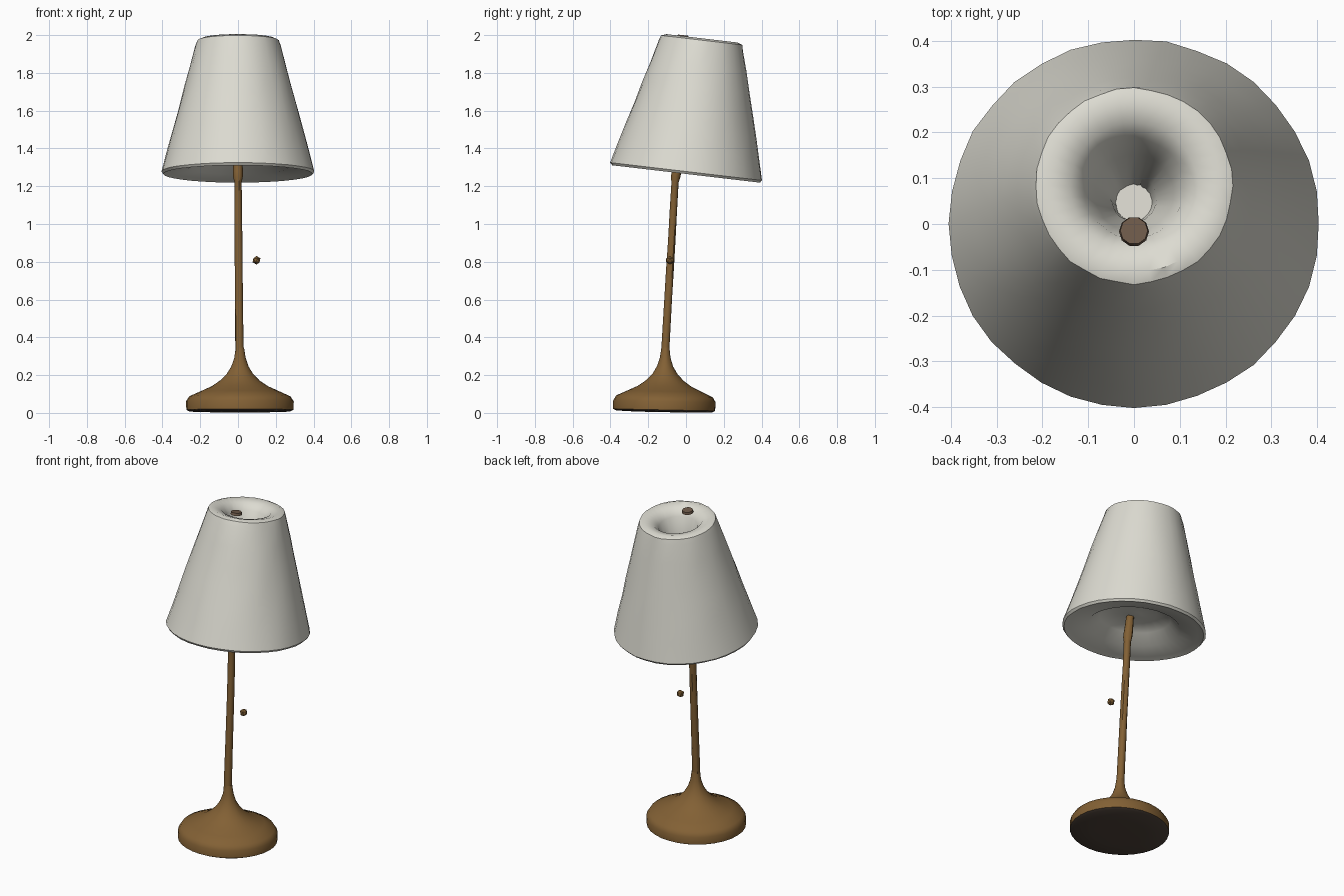
import bpy, bmesh, math, random
from mathutils import Matrix, Vector

random.seed(4)
if "Cube" in bpy.data.objects:
    bpy.data.objects.remove(bpy.data.objects["Cube"])


def material(name, rgb):
    m = bpy.data.materials.new(name)
    m.use_nodes = True
    m.diffuse_color = (*rgb, 1)
    bsdf = m.node_tree.nodes["Principled BSDF"]
    bsdf.inputs["Base Color"].default_value = (*rgb, 1)
    bsdf.inputs["Roughness"].default_value = 0.8
    return m


cream = material("warm white fabric", (0.72, 0.71, 0.64))
wood = material("brown wood", (0.225, 0.118, 0.035))
felt = material("dark felt", (0.075, 0.054, 0.041))
stain = material("dull brown", (0.16, 0.105, 0.07))


def finish(name, bm, mats, angle=40):
    bmesh.ops.recalc_face_normals(bm, faces=bm.faces)
    mesh = bpy.data.meshes.new(name)
    bm.to_mesh(mesh)
    bm.free()
    for m in mats:
        mesh.materials.append(m)
    ob = bpy.data.objects.new(name, mesh)
    bpy.context.collection.objects.link(ob)
    bpy.ops.object.select_all(action='DESELECT')
    bpy.context.view_layer.objects.active = ob
    ob.select_set(True)
    bpy.ops.object.shade_smooth_by_angle(angle=math.radians(angle))
    return ob


def loft(rings, sides, jitter=0.0):
    """Skin circular rings given as (centre, radius); capped at both ends."""
    bm = bmesh.new()
    loops = []
    for c, r in rings:
        loop = []
        for i in range(sides):
            a = math.tau * i / sides
            rr = r + random.uniform(-jitter, jitter)
            loop.append(bm.verts.new(Vector(c) + Vector((rr * math.cos(a), rr * math.sin(a), 0))))
        loops.append(loop)
    for lo, hi in zip(loops, loops[1:]):
        for i in range(sides):
            j = (i + 1) % sides
            bm.faces.new((lo[i], lo[j], hi[j], hi[i]))
    bm.faces.new(loops[0])
    bm.faces.new(loops[-1])
    return bm


def turned(profile, sides, jitter=0.0):
    return loft([((0, 0, z), r) for r, z in profile], sides, jitter)


# Tilted shade: recessed underside, conical wall, rolled rim and funnel well
shade_frame = Matrix.Translation((0, 0, 1.268)) @ Matrix.Rotation(-0.117, 4, 'X')
under = [(0.035, 0.10), (0.12, 0.11), (0.20, 0.08), (0.26, 0.025), (0.36, 0.008), (0.395, -0.003)]
wall = [(0.405 - 0.18 * t / 6, 0.01 + 0.67 * t / 6) for t in range(7)]
well = [(0.215, 0.71), (0.19, 0.72), (0.14, 0.705), (0.11, 0.67), (0.085, 0.58), (0.05, 0.47), (0.04, 0.40)]
bm = turned(under + wall + well, 36, 0.002)
bm.transform(shade_frame)
finish("lamp_shade", bm, [cream])

# Small brown patch lying on the shade's top rim
bm = turned([(0.033, 0.71), (0.030, 0.725)], 10)
bm.transform(shade_frame @ Matrix.Translation((0, -0.10, 0)))
finish("rim_patch", bm, [stain])

# Flared base, leaning slightly, with a felt underside
base_profile = [(0.15, -0.012), (0.268, -0.008), (0.284, 0.0), (0.285, 0.045), (0.268, 0.072),
                (0.21, 0.098), (0.15, 0.125), (0.105, 0.155), (0.07, 0.19),
                (0.045, 0.23), (0.03, 0.275), (0.022, 0.33)]
bm = turned(base_profile, 32, 0.001)
bm.normal_update()
bmesh.ops.recalc_face_normals(bm, faces=bm.faces)
for f in bm.faces:
    if f.normal.z < -0.6 and f.calc_center_median().z < 0.02:
        f.material_index = 1
bm.transform(Matrix.Translation((0.01, -0.115, 0.016)) @ Matrix.Rotation(-0.02, 4, 'X')
             @ Matrix.Diagonal((1, 0.95, 1, 1)))
finish("base", bm, [wood, felt])

# Leaning stem with a thicker collar at the shade
bottom, top = Vector((0.008, -0.112, 0.30)), Vector((0, -0.058, 1.22))
rings = [(bottom.lerp(top, t / 6), 0.0225 - 0.0005 * t) for t in range(7)]
rings += [((0, -0.055, 1.25), 0.026), ((0, -0.05, 1.28), 0.026), ((0, -0.03, 1.40), 0.02)]
finish("stem", loft(rings, 10, 0.001), [wood])

# Small pull knob beside the stem
bm = bmesh.new()
bmesh.ops.create_icosphere(bm, subdivisions=1, radius=0.023,
                           matrix=Matrix.Translation((0.098, -0.085, 0.808)))
finish("pull_knob", bm, [wood], 25)
